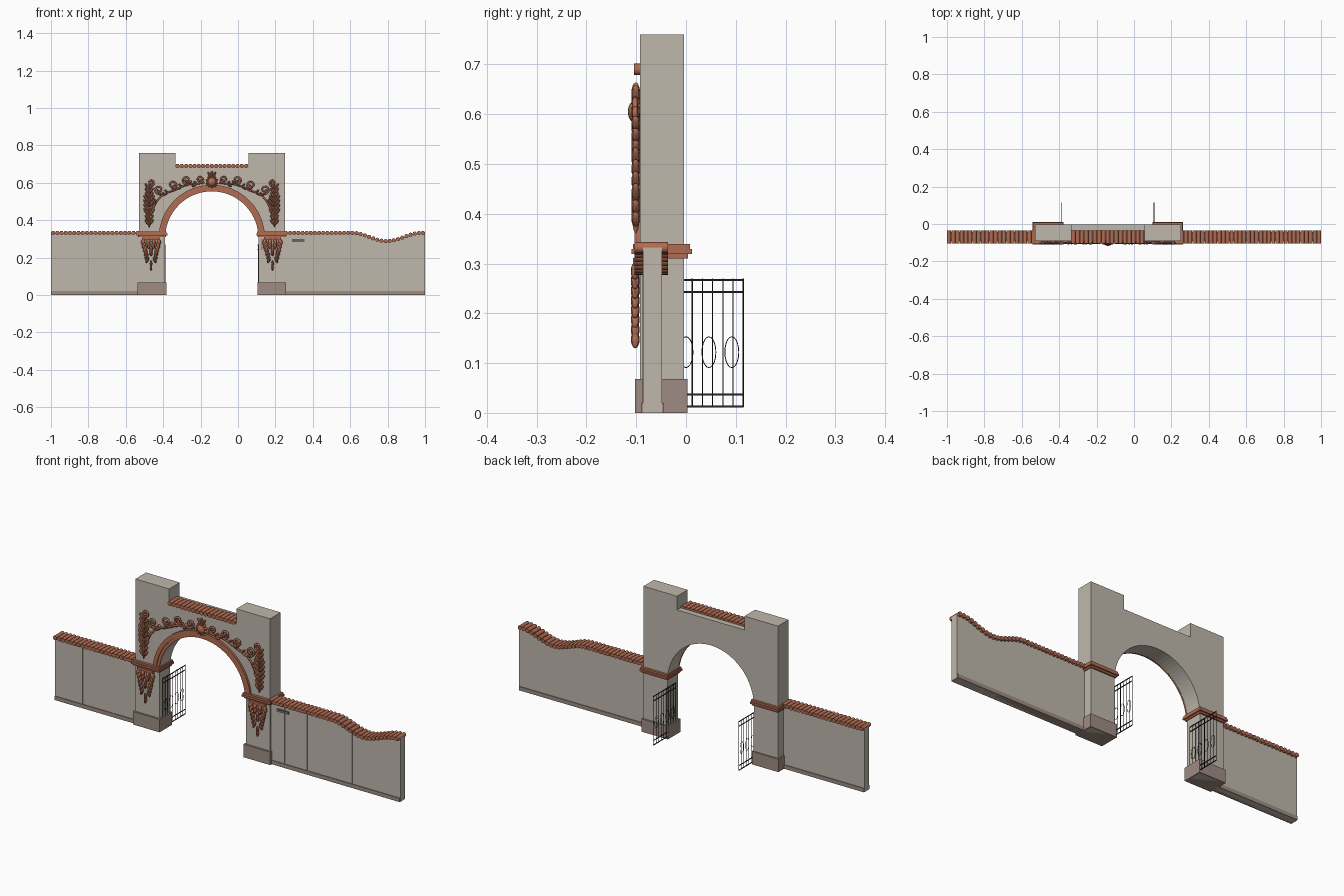
import bpy, bmesh
from math import sin, cos, pi, radians
from mathutils import Matrix, Vector

if "Cube" in bpy.data.objects:
    bpy.data.objects.remove(bpy.data.objects["Cube"], do_unlink=True)


def material(name, rgb):
    m = bpy.data.materials.new(name)
    m.use_nodes = True
    m.diffuse_color = (*rgb, 1)
    m.node_tree.nodes["Principled BSDF"].inputs["Base Color"].default_value = (*rgb, 1)
    return m


PLASTER = material("warm grey plaster", (0.52, 0.475, 0.41))
STONE = material("brown plinth stone", (0.35, 0.26, 0.225))
CLAY = material("terracotta", (0.44, 0.15, 0.085))
IRON = material("black iron", (0.02, 0.02, 0.02))
PLATE = material("dark plaque", (0.13, 0.13, 0.115))

MID = -0.14          # centre line of the gateway
FRONT, BACK = -0.092, -0.004
SPRING, RADIUS = 0.305, 0.25


def finish(name, bm, mat, smooth=False):
    bmesh.ops.recalc_face_normals(bm, faces=bm.faces)
    me = bpy.data.meshes.new(name)
    bm.to_mesh(me)
    bm.free()
    me.materials.append(mat)
    if smooth:
        me.shade_smooth()
        me.set_sharp_from_angle(angle=radians(40))
    ob = bpy.data.objects.new(name, me)
    bpy.context.collection.objects.link(ob)
    return ob


def add_box(bm, x0, x1, y0, y1, z0, z1):
    size = Matrix.Diagonal((x1 - x0, y1 - y0, z1 - z0, 1))
    place = Matrix.Translation(((x0 + x1) / 2, (y0 + y1) / 2, (z0 + z1) / 2))
    bmesh.ops.create_cube(bm, size=1, matrix=place @ size)


def box(name, mat, *bounds):
    bm = bmesh.new()
    add_box(bm, *bounds)
    return finish(name, bm, mat)


def prism(name, outline, y0, y1, mat):
    """Extrude an x-z outline along y."""
    bm = bmesh.new()
    face = bm.faces.new([bm.verts.new((x, y0, z)) for x, z in outline])
    new = bmesh.ops.extrude_face_region(bm, geom=[face])["geom"]
    bmesh.ops.translate(bm, vec=(0, y1 - y0, 0), verts=[v for v in new if isinstance(v, bmesh.types.BMVert)])
    return finish(name, bm, mat)


def arc(r, start=0.0, steps=36):
    """Points from right to left over the opening."""
    return [(MID + r * cos(start + (pi - 2 * start) * i / steps),
             SPRING + r * sin(start + (pi - 2 * start) * i / steps)) for i in range(steps + 1)]


def tubes(name, paths, depth, mat, closed=False):
    """One curve object holding several round strands."""
    cu = bpy.data.curves.new(name, "CURVE")
    cu.dimensions = "3D"
    cu.bevel_depth = depth
    cu.bevel_resolution = 1
    cu.use_fill_caps = True
    for path in paths:
        sp = cu.splines.new("POLY")
        sp.points.add(len(path) - 1)
        for i, (p, co) in enumerate(zip(sp.points, path)):
            p.co = (*co, 1)
        sp.use_cyclic_u = closed
    cu.materials.append(mat)
    ob = bpy.data.objects.new(name, cu)
    bpy.context.collection.objects.link(ob)
    return ob


# Gateway body with two raised towers and an arched opening
prism("gateway", [(MID + 0.25, 0), (MID + 0.39, 0), (MID + 0.39, 0.76), (MID + 0.195, 0.76),
                  (MID + 0.195, 0.688), (MID - 0.195, 0.688), (MID - 0.195, 0.76),
                  (MID - 0.39, 0.76), (MID - 0.39, 0), (MID - 0.25, 0)] + arc(RADIUS)[::-1],
      FRONT, BACK, PLASTER)

# Stepped arch moulding
for name, r0, r1, y in (("arch_moulding_inner", 0.249, 0.266, -0.098), ("arch_moulding_outer", 0.264, 0.284, -0.103)):
    prism(name, arc(r0, 0.1) + arc(r1, 0.1)[::-1], y, FRONT + 0.002, CLAY)

# Plinths and cornices wrapping each pier
for side, s in (("left", 1), ("right", -1)):
    def pier_box(name, mat, grow, y0, y1, z0, z1):
        a, b = sorted((MID + s * (0.25 - grow), MID + s * (0.39 + grow)))
        box(f"{side}_{name}", mat, a, b, y0, y1, z0, z1)
    pier_box("pier_plinth", STONE, 0.007, -0.102, 0.003, 0, 0.068)
    pier_box("cornice_lower", CLAY, 0.005, -0.1, 0.004, 0.31, 0.319)
    pier_box("cornice_middle", CLAY, 0.012, -0.109, 0.012, 0.319, 0.329)
    pier_box("cornice_upper", CLAY, 0.009, -0.106, 0.008, 0.329, 0.339)


# Side walls; the left one dips near its end
def wall_top(x):
    if 0.61 < x < 0.98:
        return 0.332 - 0.022 * (1 - cos(2 * pi * (x - 0.61) / 0.37))
    return 0.332


def tiles(name, x0, x1, y0, y1, height):
    bm = bmesh.new()
    n = round((x1 - x0) / 0.0225)
    step = (x1 - x0) / n
    for i in range(n):
        x = x0 + (i + 0.5) * step
        bmesh.ops.create_cone(bm, cap_ends=True, segments=10, radius1=step / 2, radius2=step / 2, depth=y1 - y0,
                              matrix=Matrix.Translation((x, (y0 + y1) / 2, height(x))) @ Matrix.Rotation(pi / 2, 4, "X"))
    return finish(name, bm, CLAY, True)


for name, x0, x1, seams in (("right", -1, MID - 0.385, (-0.9, -0.84, -0.66, -0.595)),
                            ("left", MID + 0.385, 1, (0.33, 0.46, 0.575, 0.72, 0.84, 0.96))):
    xs = [x0 + (x1 - x0) * i / 48 for i in range(49)]
    prism(f"{name}_wall", [(x0, 0)] + [(x1, 0)] + [(x, wall_top(x)) for x in reversed(xs)], -0.086, -0.048, PLASTER)
    bm = bmesh.new()
    for x in seams:
        add_box(bm, x - 0.002, x + 0.002, -0.0875, -0.085, 0.02, wall_top(x) - 0.005)
    finish(f"{name}_wall_panel_seams", bm, PLASTER)
    box(f"{name}_wall_plinth", STONE, x0 + 0.001, x1 - 0.001, -0.09, -0.044, 0, 0.02)
    tiles(f"{name}_wall_tiles", x0, x1, -0.103, -0.036, wall_top)
tiles("gateway_tiles", MID - 0.195, MID + 0.195, -0.104, -0.034, lambda x: 0.69)

# Small fittings on the front
box("wall_plaque", PLATE, 0.288, 0.355, -0.091, -0.085, 0.284, 0.299)
box("pier_call_plate", STONE, 0.122, 0.152, -0.095, -0.09, 0.24, 0.3)

# Open iron gate leaves
for side, x in (("left", MID + 0.247), ("right", MID - 0.247)):
    ys = [0.115 - 0.0205 * i for i in range(10)]
    bars = [[(x, y, 0.012), (x, y, 0.27)] for y in ys]
    tubes(f"{side}_gate_bars", bars, 0.0013, IRON)
    bm = bmesh.new()
    for z in (0.013, 0.037, 0.243, 0.267):
        add_box(bm, x - 0.0015, x + 0.0015, ys[-1], ys[0] + 0.001, z - 0.002, z + 0.002)
    finish(f"{side}_gate_rails", bm, IRON)
    rings = [[(x, yc + 0.014 * cos(t * pi / 10), 0.122 + 0.031 * sin(t * pi / 10)) for t in range(20)]
             for yc in (0.092, 0.046, 0.0, -0.046)]
    tubes(f"{side}_gate_rings", rings, 0.001, IRON, True)


# Relief ornament
def leaf(bm, x, z, angle, length, width, y=-0.101):
    """Pointed leaf growing from (x, z); angle 0 points up, positive leans to +x."""
    m = (Matrix.Translation((x, y, z)) @ Matrix.Rotation(angle, 4, "Y")
         @ Matrix.Translation((0, 0, length / 2)) @ Matrix.Diagonal((width / 2, 0.009, length / 2, 1)))
    bmesh.ops.create_uvsphere(bm, u_segments=8, v_segments=6, radius=1, matrix=m)


def spiral(u, z, r, start, turn):
    pts = []
    for i in range(21):
        k = i / 20
        a = start + turn * k * 2.6 * pi
        pts.append((u + r * (1 - 0.8 * k) * cos(a), z + r * (1 - 0.8 * k) * sin(a)))
    return pts


vine = [(0.04, 0.6), (0.08, 0.594), (0.12, 0.592), (0.16, 0.58), (0.2, 0.56), (0.235, 0.548),
        (0.27, 0.53), (0.295, 0.5), (0.315, 0.46), (0.33, 0.41)]
scrolls = [spiral(0.065, 0.617, 0.021, -pi / 2, -1), spiral(0.135, 0.614, 0.023, -pi / 2, 1),
           spiral(0.21, 0.588, 0.025, -pi / 2, -1), spiral(0.283, 0.563, 0.024, -pi / 2, 1),
           spiral(0.325, 0.6, 0.018, -pi / 2, -1)]

for side, s in (("left", 1), ("right", -1)):
    tubes(f"{side}_vine_scrolls", [[(MID + s * u, -0.102, z) for u, z in p] for p in [vine] + scrolls], 0.0052, CLAY)

    # Leaves along the vine
    bm = bmesh.new()
    for i, (u, z) in enumerate(vine[1:-2]):
        lean = 0.7 if i % 2 else 2.1
        leaf(bm, MID + s * u, z, s * lean, 0.03, 0.013)
        leaf(bm, MID + s * u, z, s * (lean - 1.2), 0.022, 0.011)
    # Upright leafy plume above the cornice
    for i in range(9):
        z = 0.375 + 0.024 * i
        reach = 0.048 if 1 < i < 6 else 0.036
        for lean in (-0.65, 0.65):
            leaf(bm, MID + s * 0.335, z, s * lean, reach, 0.015)
    leaf(bm, MID + s * 0.335, 0.36, 0, 0.11, 0.014)
    leaf(bm, MID + s * 0.335, 0.47, 0, 0.13, 0.014)
    finish(f"{side}_spandrel_leaves", bm, CLAY, True)

    # Tapering leaf drop below the cornice
    bm = bmesh.new()
    xc = MID + s * 0.325
    add_box(bm, xc - 0.045, xc + 0.045, -0.106, FRONT + 0.001, 0.296, 0.311)
    for i in range(8):
        half = 0.036 * (1 - i / 8)
        z = 0.302 - 0.0195 * i
        n = 4 - i // 2
        for j in range(n):
            t = 0 if n == 1 else 2 * j / (n - 1) - 1
            leaf(bm, xc + t * half, z, pi - t * 0.35, 0.036, 0.021 - 0.0012 * i, -0.102)
    finish(f"{side}_pier_drop", bm, CLAY, True)

# Central rosette over the arch
bm = bmesh.new()
bmesh.ops.create_uvsphere(bm, u_segments=16, v_segments=8, radius=1,
                          matrix=Matrix.Translation((MID, -0.1, 0.605)) @ Matrix.Diagonal((0.024, 0.017, 0.024, 1)))
for i in range(10):
    a = 2 * pi * i / 10
    leaf(bm, MID + 0.012 * sin(a), 0.605 + 0.012 * cos(a), a, 0.022, 0.014)
for lean in (-0.5, 0, 0.5):
    leaf(bm, MID, 0.62, lean, 0.044, 0.014)
finish("keystone_rosette", bm, CLAY, True)
